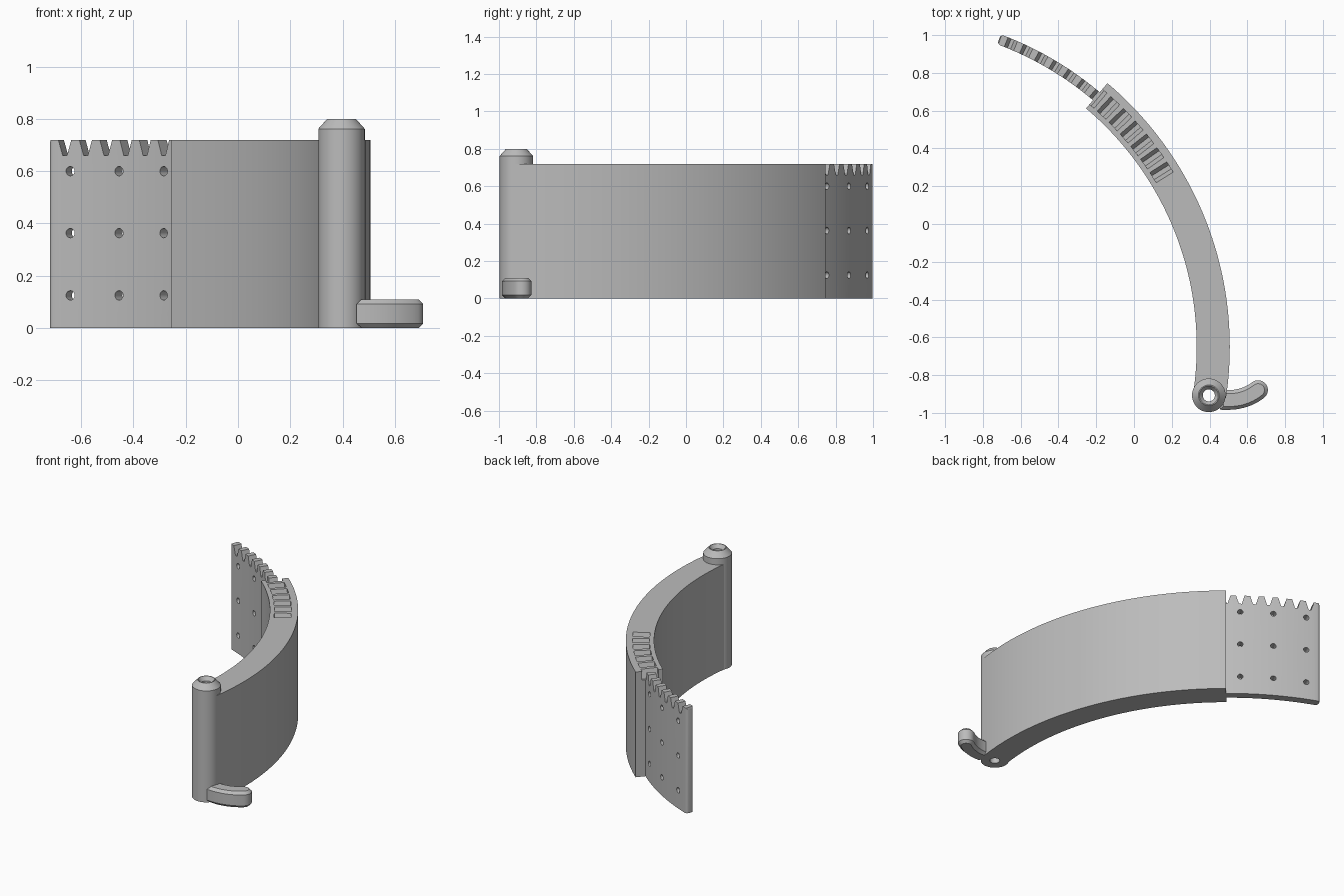
import bpy, bmesh
from math import sin, cos, pi, radians
from mathutils import Vector, Matrix

if "Cube" in bpy.data.objects:
    bpy.data.objects.remove(bpy.data.objects["Cube"])

grey = bpy.data.materials.new("plain_grey")
grey.use_nodes = True
grey.diffuse_color = (0.5, 0.5, 0.5, 1)
grey.node_tree.nodes["Principled BSDF"].inputs["Base Color"].default_value = (0.5, 0.5, 0.5, 1)

# Shared arc centre, height and end angles
CENTRE = Vector((-1.32, -0.65))
HEIGHT = 0.72
PIN = Vector((0.396, -0.907))
BAND_START, BAND_END, PLATE_END = -8.5, 49.8, 69.6
PITCH = 2.93


def polar(r, deg):
    a = radians(deg)
    return CENTRE + Vector((cos(a), sin(a))) * r


def arc(r, start, end, steps):
    return [polar(r, start + (end - start) * i / steps) for i in range(steps + 1)]


def finish(bm, name):
    bmesh.ops.recalc_face_normals(bm, faces=bm.faces)
    mesh = bpy.data.meshes.new(name)
    bm.to_mesh(mesh)
    bm.free()
    obj = bpy.data.objects.new(name, mesh)
    bpy.context.collection.objects.link(obj)
    mesh.materials.append(grey)
    return obj


def add_loft(bm, rings, closed=False):
    """Join rings of 3D points, capping the ends or closing the loop."""
    loops = [[bm.verts.new(p) for p in ring] for ring in rings]
    n = len(loops[0])
    pairs = list(zip(loops, loops[1:]))
    if closed:
        pairs.append((loops[-1], loops[0]))
    else:
        bm.faces.new(loops[0])
        bm.faces.new(loops[-1])
    for a, b in pairs:
        for i in range(n):
            j = (i + 1) % n
            bm.faces.new((a[i], a[j], b[j], b[i]))


def prism(name, outline, z0, z1):
    bm = bmesh.new()
    add_loft(bm, [[(p.x, p.y, z) for p in outline] for z in (z0, z1)])
    return finish(bm, name)


def notch_cutter(bm, deg, r0, r1, top, bottom):
    """V-shaped wedge lying along the radius, open at the top edge."""
    slope = (top - bottom) / 0.06
    over = top + slope * 0.03
    shape = [(-over, HEIGHT + 0.03), (-bottom, HEIGHT - 0.06),
             (bottom, HEIGHT - 0.06), (over, HEIGHT + 0.03)]
    a = radians(deg)
    side = Vector((-sin(a), cos(a)))
    rings = []
    for r in (r0, r1):
        base = polar(r, deg)
        rings.append([(*(base + side * t), z) for t, z in shape])
    add_loft(bm, rings)


def cut(obj, cutter):
    cutter.hide_render = True
    mod = obj.modifiers.new("cut", 'BOOLEAN')
    mod.operation = 'DIFFERENCE'
    mod.solver = 'EXACT'
    mod.object = cutter
    bpy.context.view_layer.update()
    graph = bpy.context.evaluated_depsgraph_get()
    mesh = bpy.data.meshes.new_from_object(obj.evaluated_get(graph))
    obj.modifiers.clear()
    obj.data = mesh
    bpy.data.objects.remove(cutter)


# Thick curved band with a row of slots along its top
band = prism("curved_band", arc(1.827, BAND_START, BAND_END, 48)
             + arc(1.652, BAND_END, BAND_START, 48), 0, HEIGHT)
bm = bmesh.new()
for i in range(7):
    notch_cutter(bm, BAND_END - i * PITCH, 1.68, 1.785, 0.032, 0.012)
cut(band, finish(bm, "slot_cutter"))
bm = bmesh.new()
bmesh.ops.create_cone(bm, cap_ends=True, segments=32, radius1=0.06, radius2=0.06,
                      depth=2, matrix=Matrix.Translation((*PIN, 0.4)))
cut(band, finish(bm, "pin_clearance_cutter"))

# Thin toothed plate with a rounded far end
R_IN, R_OUT, ROUND = 1.709, 1.764, 0.018
turn = ROUND / R_OUT * 180 / pi
outline = arc(R_OUT, BAND_END - 0.1, PLATE_END - turn, 20)
for r, first in ((R_OUT - ROUND, 0), (R_IN + ROUND, 90)):
    for k in range(6):
        t = radians(first + k * 18)
        outline.append(polar(r + ROUND * cos(t), PLATE_END - turn + turn * sin(t)))
outline += arc(R_IN, PLATE_END - turn, BAND_END - 0.1, 20)[1:]
plate = prism("toothed_plate", outline, 0, HEIGHT)

bm = bmesh.new()
for i in range(8):
    notch_cutter(bm, 70.3 - i * PITCH, 1.6, 1.9, 0.027, 0.009)
cut(plate, finish(bm, "tooth_cutter"))

# Grid of radial holes through the plate
bm = bmesh.new()
for deg in (52.7, 59.6, 66.6):
    for z in (0.125, 0.363, 0.6):
        spot = polar(1.735, deg)
        turn_to = Vector((cos(radians(deg)), sin(radians(deg)), 0)).to_track_quat('Z', 'Y')
        bmesh.ops.create_cone(bm, cap_ends=True, segments=20, radius1=0.018, radius2=0.018,
                              depth=0.2, matrix=Matrix.Translation((*spot, z)) @ turn_to.to_matrix().to_4x4())
cut(plate, finish(bm, "hole_cutter"))

# Hollow hinge post with a chamfered, countersunk head
profile = [(0.032, 0), (0.089, 0), (0.089, 0.762), (0.055, 0.8), (0.05, 0.8), (0.032, 0.775)]
bm = bmesh.new()
rings = []
for i in range(48):
    a = 2 * pi * i / 48
    rings.append([(PIN.x + r * cos(a), PIN.y + r * sin(a), z) for r, z in profile])
add_loft(bm, rings, closed=True)
post = finish(bm, "hinge_post")


# Curved thumb lever at the foot of the post
def lever_ring(half, z):
    start = Vector((0.458 + 0.052 - half, -0.931))
    bend, tip = Vector((0.58, -0.94)), Vector((0.657, -0.879))
    left, right, end = [], [], []
    for i in range(13):
        t = i / 12
        p = start * (1 - t) ** 2 + bend * 2 * t * (1 - t) + tip * t * t
        d = ((bend - start) * (1 - t) + (tip - bend) * t).normalized()
        n = Vector((-d.y, d.x))
        left.append(p + n * half)
        right.append(p - n * half)
    for k in range(1, 12):
        a = pi * k / 12
        end.append(tip + (n * cos(a) + d * sin(a)) * half)
    return [(p.x, p.y, z) for p in left + end + right[::-1]]


bm = bmesh.new()
add_loft(bm, [lever_ring(h, z) for h, z in
              ((0.034, 0), (0.052, 0.018), (0.052, 0.092), (0.034, 0.11))])
lever = finish(bm, "thumb_lever")

# Smooth the curved walls, keeping corners sharp
bpy.ops.object.select_all(action='DESELECT')
for obj in (band, plate, post, lever):
    obj.select_set(True)
bpy.context.view_layer.objects.active = band
bpy.ops.object.shade_smooth_by_angle(angle=radians(25))
